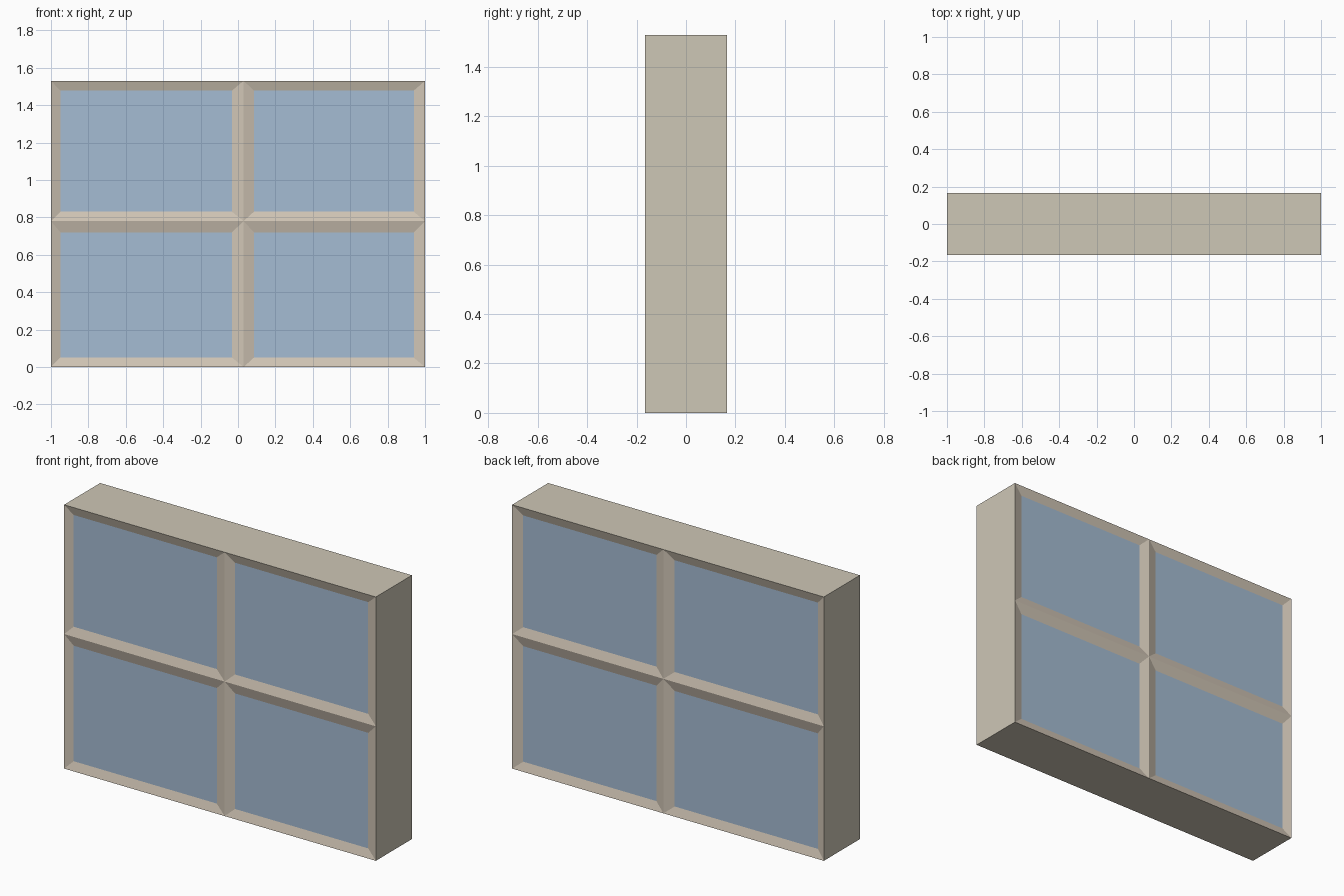
import bpy, bmesh

if "Cube" in bpy.data.objects:
    bpy.data.objects.remove(bpy.data.objects["Cube"])

W, D, H = 1.0, 0.165, 1.53        # half width, half depth, height
RECESS = 0.016                    # how far the glass sits behind the rim
# grid lines: (position, is it a raised ridge line?)
XS = [(-1, 1), (-0.95, 0), (-0.032, 0), (0.03, 1), (0.085, 0), (0.94, 0), (1, 1)]
ZS = [(0, 1), (0.05, 0), (0.72, 0), (0.78, 1), (0.83, 0), (1.478, 0), (H, 1)]


def material(name, rgb):
    m = bpy.data.materials.new(name)
    lin = [((c / 255 + 0.055) / 1.055) ** 2.4 for c in rgb]
    m.diffuse_color = (*lin, 1)
    m.use_nodes = True
    m.node_tree.nodes["Principled BSDF"].inputs["Base Color"].default_value = m.diffuse_color
    return m


BODY = material("beige wall", (206, 199, 182))
TRIM = material("warm trim", (208, 197, 181))
GLASS = material("blue glass", (165, 188, 211))


def finish(bm, name, mat):
    bmesh.ops.remove_doubles(bm, verts=bm.verts, dist=1e-5)
    me = bpy.data.meshes.new(name)
    bm.to_mesh(me)
    bm.free()
    me.materials.append(mat)
    bpy.context.collection.objects.link(bpy.data.objects.new(name, me))


# Outer block: sides, top and bottom, open towards front and back
bm = bmesh.new()
bmesh.ops.create_cube(bm, size=1)
for v in bm.verts:
    v.co = (v.co.x * 2 * W, v.co.y * 2 * D, (v.co.z + 0.5) * H)
ends = [f for f in bm.faces if abs(f.normal.y) > 0.9]
bmesh.ops.delete(bm, geom=ends, context='FACES_ONLY')
finish(bm, "outer_block", BODY)


# Each window face: bevelled rim and ridged cross bars around recessed panes
def window_face(side, label):
    frame, panes = bmesh.new(), bmesh.new()

    def add(bm, pts):
        if side > 0:
            pts = pts[::-1]
        bm.faces.new([bm.verts.new(p) for p in pts])

    for (x0, a0), (x1, a1) in zip(XS, XS[1:]):
        for (z0, b0), (z1, b1) in zip(ZS, ZS[1:]):
            corners = [(x0, z0, a0 | b0), (x1, z0, a1 | b0),
                       (x1, z1, a1 | b1), (x0, z1, a0 | b1)]
            pts = [(x, side * (D - (0 if up else RECESS)), z) for x, z, up in corners]
            low = [i for i, c in enumerate(corners) if not c[2]]
            if len(low) == 4:
                add(panes, pts)
            elif len(low) == 1:           # mitred corner, creased to the low point
                i = low[0]
                p = pts[i:] + pts[:i]
                add(frame, [p[0], p[1], p[2]])
                add(frame, [p[0], p[2], p[3]])
            else:
                add(frame, pts)
    finish(frame, label + "_frame", TRIM)
    finish(panes, label + "_panes", GLASS)


window_face(-1, "front")
window_face(1, "back")
